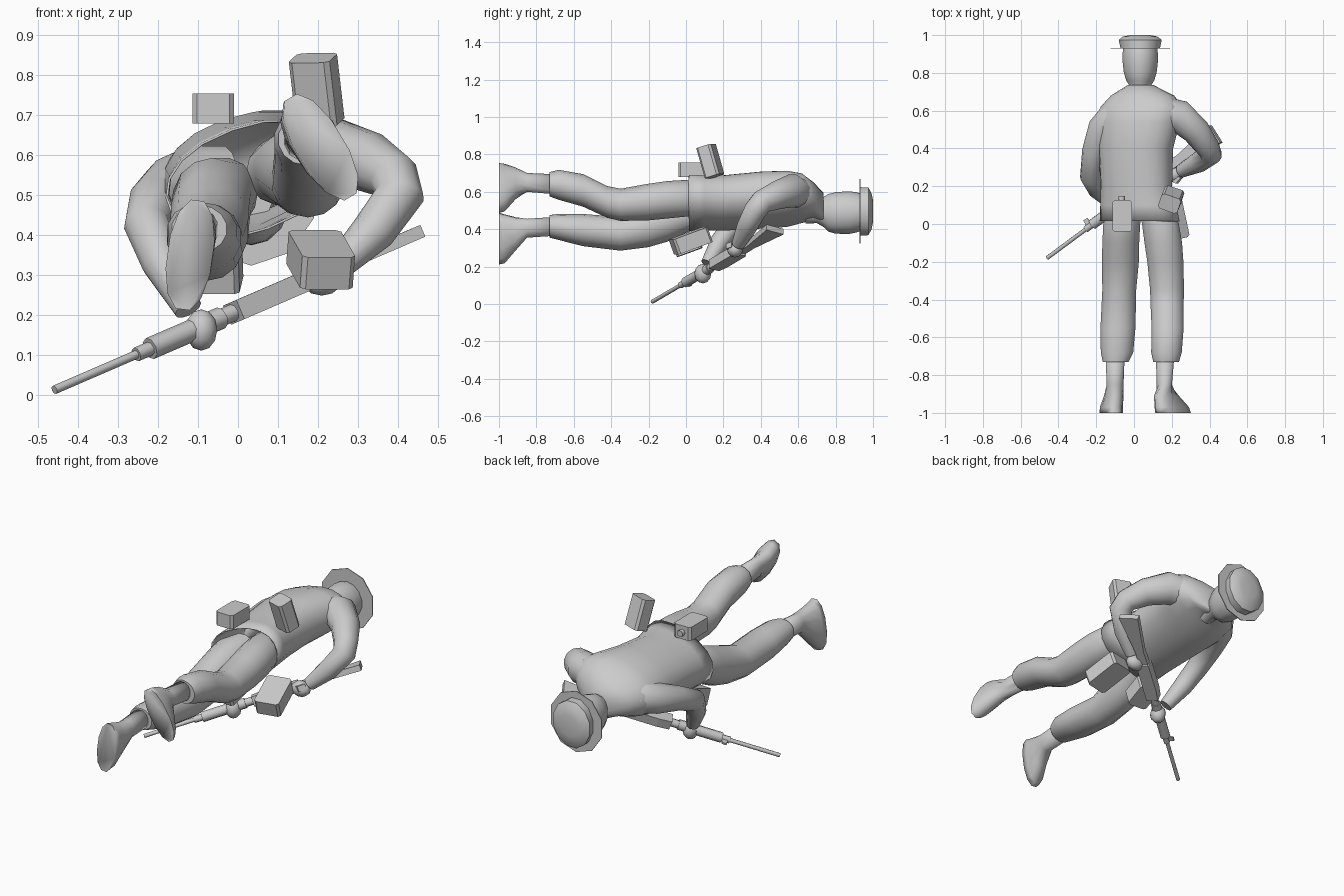
import bpy, bmesh, math
from mathutils import Vector, Matrix, Euler

grey = bpy.data.materials.new("plain_grey")
grey.diffuse_color = (0.6, 0.6, 0.6, 1)


def finish(bm, name, angle=50):
    bmesh.ops.recalc_face_normals(bm, faces=bm.faces)
    me = bpy.data.meshes.new(name)
    bm.to_mesh(me)
    bm.free()
    me.materials.append(grey)
    ob = bpy.data.objects.new(name, me)
    bpy.context.collection.objects.link(ob)
    bpy.ops.object.select_all(action='DESELECT')
    ob.select_set(True)
    bpy.context.view_layer.objects.active = ob
    if angle:
        bpy.ops.object.shade_smooth_by_angle(angle=math.radians(angle))
    return ob


def loft(name, loops, caps=(True, True), angle=50):
    """Skin a list of equal-length point loops."""
    bm = bmesh.new()
    rings = [[bm.verts.new(p) for p in loop] for loop in loops]
    n = len(rings[0])
    for a, b in zip(rings, rings[1:]):
        for i in range(n):
            bm.faces.new((a[i], a[(i + 1) % n], b[(i + 1) % n], b[i]))
    if caps[0]:
        bm.faces.new(rings[0])
    if caps[1]:
        bm.faces.new(rings[-1])
    return finish(bm, name, angle)


def body(name, rings, sides=14, caps=(True, True), angle=50, power=1.0):
    """Rings across the y axis: (y, x, z, half width, half depth, roll)."""
    loops = []
    for y, cx, cz, a, b, roll in rings:
        c, s = math.cos(math.radians(roll)), math.sin(math.radians(roll))
        loop = []
        for i in range(sides):
            t = math.tau * (i + 0.5) / sides
            ct, st = math.cos(t), math.sin(t)
            u = a * math.copysign(abs(ct) ** power, ct)
            v = b * math.copysign(abs(st) ** power, st)
            loop.append((cx + u * c - v * s, y, cz + u * s + v * c))
        loops.append(loop)
    return loft(name, loops, caps, angle)


def limb(name, path, sides=12):
    """Round tube along a path of (x, y, z, radius), carried without twist."""
    pts = [Vector(p[:3]) for p in path]
    segs = [(b - a).normalized() for a, b in zip(pts, pts[1:])]
    loops, u, last = [], segs[0].orthogonal().normalized(), segs[0]
    for i, p in enumerate(pts):
        d = (segs[max(i - 1, 0)] + segs[min(i, len(segs) - 1)]).normalized()
        u = last.rotation_difference(d) @ u
        last = d
        v = d.cross(u)
        loops.append([p + path[i][3] * (u * math.cos(k * math.tau / sides) + v * math.sin(k * math.tau / sides))
                      for k in range(sides)])
    return loft(name, loops)


def box(name, center, size, rot=(0, 0, 0), bevel=0.012):
    bm = bmesh.new()
    bmesh.ops.create_cube(bm, size=1)
    bmesh.ops.scale(bm, vec=size, verts=bm.verts)
    edges = [e for e in bm.edges if abs(e.verts[0].co.z - e.verts[1].co.z) > 0.01]
    bmesh.ops.bevel(bm, geom=edges, offset=bevel, segments=1, affect='EDGES')
    m = Matrix.Translation(center) @ Euler([math.radians(r) for r in rot]).to_matrix().to_4x4()
    bm.transform(m)
    return finish(bm, name, 0)


# Jacket with open hem
jacket = body("jacket", [
    (0.015, 0.03, 0.54, 0.218, 0.134, 20), (0.10, 0.022, 0.54, 0.206, 0.136, 20),
    (0.20, 0.012, 0.54, 0.194, 0.138, 20), (0.40, 0.01, 0.555, 0.202, 0.142, 20),
    (0.54, 0.025, 0.562, 0.222, 0.138, 18), (0.62, 0.04, 0.565, 0.222, 0.12, 16),
    (0.68, 0.045, 0.55, 0.17, 0.094, 14), (0.735, 0.035, 0.515, 0.07, 0.08, 0)],
    sides=18, caps=(False, True), power=0.9)
hem = jacket.modifiers.new("hem_thickness", 'SOLIDIFY')
hem.thickness = 0.006

# Head and neck
body("head", [
    (0.64, 0.033, 0.50, 0.055, 0.07, 0), (0.70, 0.033, 0.498, 0.055, 0.066, 0),
    (0.735, 0.033, 0.492, 0.06, 0.08, 0), (0.76, 0.033, 0.487, 0.076, 0.1, 0),
    (0.80, 0.033, 0.487, 0.089, 0.111, 0), (0.87, 0.033, 0.488, 0.097, 0.114, 0),
    (0.91, 0.033, 0.49, 0.095, 0.108, 0), (0.935, 0.033, 0.49, 0.092, 0.1, 0)])

# Hat: thin brim and faceted crown
body("hat_brim", [(0.928, 0.033, 0.495, 0.165, 0.172, 0),
                  (0.933, 0.033, 0.495, 0.165, 0.172, 0)], sides=10, angle=20)
body("hat_crown", [
    (0.93, 0.033, 0.495, 0.108, 0.134, 0), (0.975, 0.033, 0.495, 0.118, 0.132, 0),
    (0.992, 0.033, 0.495, 0.095, 0.1, 0), (1.0, 0.033, 0.495, 0.055, 0.06, 0)], sides=12)

# Trousers
body("left_trouser_leg", [
    (0.10, -0.04, 0.505, 0.09, 0.09, 15), (0.0, -0.065, 0.487, 0.1, 0.106, 0),
    (-0.1, -0.07, 0.445, 0.1, 0.112, 0),
    (-0.2, -0.072, 0.412, 0.1, 0.108, 0), (-0.35, -0.078, 0.375, 0.092, 0.09, 0),
    (-0.55, -0.085, 0.395, 0.095, 0.086, 0), (-0.68, -0.09, 0.412, 0.088, 0.07, 0),
    (-0.73, -0.097, 0.415, 0.07, 0.06, 0)])
body("right_trouser_leg", [
    (0.10, 0.11, 0.56, 0.09, 0.085, 15), (0.0, 0.14, 0.565, 0.1, 0.098, 0),
    (-0.1, 0.155, 0.557, 0.102, 0.1, 0),
    (-0.2, 0.166, 0.545, 0.098, 0.098, 0), (-0.35, 0.175, 0.53, 0.092, 0.086, 0),
    (-0.42, 0.175, 0.545, 0.09, 0.085, 0), (-0.55, 0.178, 0.607, 0.087, 0.087, 0),
    (-0.68, 0.172, 0.637, 0.083, 0.08, 0), (-0.73, 0.17, 0.64, 0.07, 0.065, 0)])

# Boots, soles flat at the far end
body("left_boot", [
    (-0.70, -0.1, 0.415, 0.052, 0.052, 0), (-0.85, -0.1, 0.405, 0.046, 0.052, 0),
    (-0.91, -0.107, 0.375, 0.05, 0.09, -8), (-0.97, -0.12, 0.348, 0.058, 0.134, -8),
    (-1.0, -0.12, 0.35, 0.058, 0.142, -8)], sides=12, angle=95, power=0.9)
body("right_boot", [
    (-0.70, 0.165, 0.64, 0.05, 0.055, 0), (-0.85, 0.16, 0.65, 0.042, 0.052, 0),
    (-0.91, 0.172, 0.645, 0.05, 0.092, 31), (-0.97, 0.2, 0.622, 0.06, 0.142, 31),
    (-1.0, 0.207, 0.62, 0.06, 0.15, 31)], sides=12, angle=95, power=0.9)

# Sleeves, rooted inside the shoulders
limb("left_sleeve", [
    (-0.03, 0.60, 0.545, 0.08), (-0.105, 0.565, 0.535, 0.09), (-0.165, 0.50, 0.515, 0.082),
    (-0.21, 0.38, 0.482, 0.066), (-0.228, 0.25, 0.425, 0.058), (-0.19, 0.18, 0.33, 0.052),
    (-0.125, 0.115, 0.215, 0.036)])
limb("right_sleeve", [
    (0.12, 0.60, 0.595, 0.085), (0.24, 0.57, 0.605, 0.09), (0.33, 0.49, 0.582, 0.076),
    (0.39, 0.405, 0.545, 0.064), (0.405, 0.37, 0.50, 0.062), (0.34, 0.325, 0.41, 0.055),
    (0.25, 0.28, 0.32, 0.036)])

# Hands
for name, loc, size in (("left_hand", (-0.092, 0.09, 0.162), (0.042, 0.045, 0.052)),
                        ("right_hand", (0.21, 0.262, 0.29), (0.055, 0.042, 0.042))):
    bm = bmesh.new()
    bmesh.ops.create_uvsphere(bm, u_segments=10, v_segments=6, radius=1)
    bm.transform(Matrix.Translation(loc) @ Matrix.Diagonal((*size, 1)))
    finish(bm, name)

# Rifle frame: distance from muzzle, sideways, up
muzzle = Vector((-0.46, -0.18, 0.012))
along = (Vector((0.438, 0.485, 0.4)) - muzzle).normalized()
down = Vector((0.52, -0.82, 0.22))
down = (down - along * down.dot(along)).normalized()
side = along.cross(down)


def gun(s, w, u):
    return muzzle + along * s + side * w - down * u


def gun_tube(name, s0, s1, r, sides=8):
    limb(name, [(*gun(s0, 0, 0), r), (*gun(s1, 0, 0), r)], sides)


def gun_plate(name, outline, thick):
    loft(name, [[gun(s, w, u) for s, u in outline] for w in (-thick / 2, thick / 2)], angle=0)


gun_tube("barrel", 0.0, 0.62, 0.011)
gun_tube("gas_block", 0.27, 0.33, 0.018)
gun_tube("handguard", 0.315, 0.55, 0.028)
gun_tube("barrel_collar", 0.54, 0.61, 0.022)
gun_plate("front_sight", [(0.285, 0.0), (0.285, 0.045), (0.31, 0.045), (0.32, 0.0)], 0.01)
gun_plate("receiver", [(0.59, -0.035), (0.59, 0.03), (0.66, 0.038), (0.84, 0.036), (0.84, -0.035)], 0.052)
gun_plate("grip", [(0.81, -0.03), (0.85, -0.03), (0.88, -0.085), (0.84, -0.095)], 0.03)
gun_plate("stock", [(0.83, -0.022), (0.83, 0.03), (0.93, 0.026), (1.175, 0.05), (1.175, -0.06),
                    (1.05, -0.04), (0.93, -0.022)], 0.032)

# Pouches and canteen
box("canteen", (-0.062, 0.043, 0.717), (0.105, 0.167, 0.076))
limb("canteen_cap", [(-0.065, 0.12, 0.717, 0.018), (-0.065, 0.148, 0.717, 0.018)], 8)
box("back_pouch", (0.197, 0.13, 0.763), (0.108, 0.085, 0.168), (17, -1, -19))
box("right_pouch", (0.207, 0.025, 0.338), (0.135, 0.2, 0.085), (20, 0, 12))
box("left_pouch", (-0.05, 0.005, 0.318), (0.115, 0.14, 0.09), (20, 0, -5))
